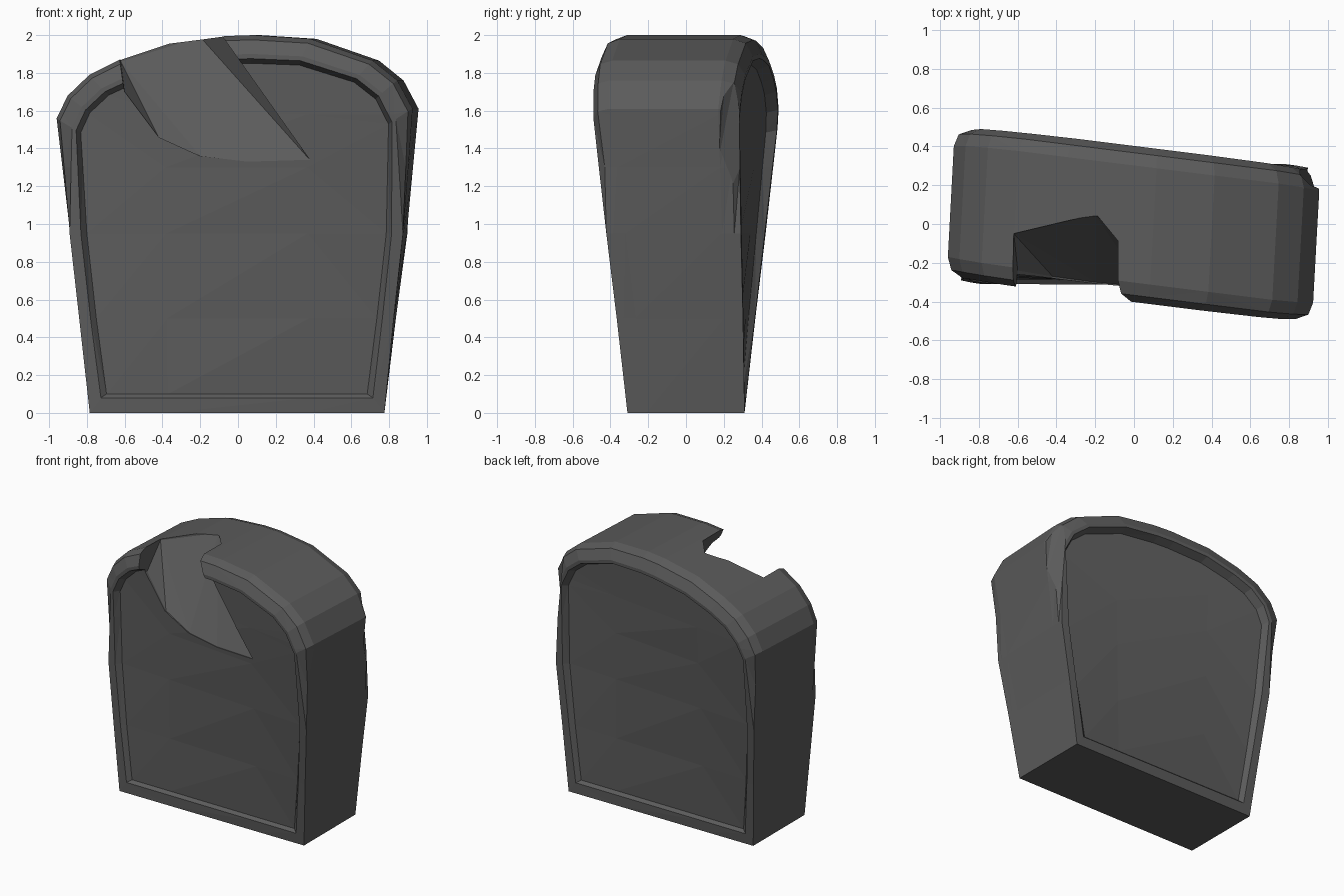
import bpy, bmesh, math
from mathutils import Vector

if "Cube" in bpy.data.objects:
    bpy.data.objects.remove(bpy.data.objects["Cube"])

grey = bpy.data.materials.new("dark grey stone")
grey.diffuse_color = (0.105, 0.105, 0.105, 1)
grey.use_nodes = True
grey.node_tree.nodes["Principled BSDF"].inputs["Base Color"].default_value = grey.diffuse_color

# Outline of the slab seen from the front (x, z)
OUTLINE = [(-0.785, 0), (-0.835, 0.5), (-0.88, 0.95), (-0.945, 1.56),
           (-0.885, 1.68), (-0.77, 1.79), (-0.61, 1.87), (-0.36, 1.955),
           (-0.05, 1.995), (0.1, 2.0), (0.4, 1.98), (0.73, 1.865),
           (0.86, 1.76), (0.94, 1.61), (0.885, 0.95), (0.83, 0.5), (0.775, 0)]


def inset(x, z, side, bottom, crown):
    """Shrink an outline point: sides, bottom and arched crown separately."""
    if z > 1.5:
        d = Vector((x, z - 1.0)).normalized()
        return x - d.x * crown, z - d.y * crown
    return x - math.copysign(side, x), z + (bottom if z < 0.1 else 0)


def half_depth(z):
    return 0.31 + 0.09 * min(z / 1.85, 1)


# Rings from front panel centre to crown: side, bottom, crown inset, recess, recess per height
RINGS = [(0.09, 0.10, 0.15, 0.022, 0.022), (0.06, 0.08, 0.125, 0, 0),
         (0, 0, 0.10, 0, 0), (0, 0, 0.025, 0.035, 0), (0, 0, 0, 0.10, 0)]


def build_slab():
    bm = bmesh.new()
    rings = []
    for face, specs in ((-1, RINGS), (1, RINGS[::-1])):
        for side, bottom, crown, rec, slope in specs:
            ring = []
            for x, z in OUTLINE:
                px, pz = inset(x, z, side, bottom, crown)
                ring.append(bm.verts.new((px, face * (half_depth(pz) - rec - slope * pz), pz)))
            rings.append(ring)
    n = len(OUTLINE)
    for a, b in zip(rings, rings[1:]):
        for i in range(n):
            j = (i + 1) % n
            bm.faces.new((a[i], a[j], b[j], b[i]))
    bm.faces.new(rings[0][::-1])
    bm.faces.new(rings[-1])
    # Cut facets so the slab can twist
    cuts = [((0, 0, z), (0, 0, 1)) for z in (0.5, 0.95, 1.3, 1.58)]
    cuts += [((x, 0, 0), (1, 0, 0)) for x in (-0.37, 0.38)]
    for co, no in cuts:
        bmesh.ops.bisect_plane(bm, geom=bm.verts[:] + bm.edges[:] + bm.faces[:],
                               dist=1e-5, plane_co=co, plane_no=no)
    # Twist towards the top
    for v in bm.verts:
        t = min(v.co.z / 1.6, 1)
        x, y = v.co.x, v.co.y
        v.co.x = x + 0.055 * y * t
        v.co.y = y - 0.125 * x * t
    bmesh.ops.triangulate(bm, faces=bm.faces[:])
    bmesh.ops.recalc_face_normals(bm, faces=bm.faces[:])
    return make_object("weathered_slab", bm)


def make_object(name, bm):
    me = bpy.data.meshes.new(name)
    bm.to_mesh(me)
    bm.free()
    me.materials.append(grey)
    ob = bpy.data.objects.new(name, me)
    bpy.context.collection.objects.link(ob)
    return ob


def hull_cutter(name, points):
    bm = bmesh.new()
    for p in points:
        bm.verts.new(p)
    res = bmesh.ops.convex_hull(bm, input=bm.verts[:])
    loose = [v for v in bm.verts if not v.link_faces]
    bmesh.ops.delete(bm, geom=loose, context='VERTS')
    bmesh.ops.recalc_face_normals(bm, faces=bm.faces[:])
    ob = make_object(name, bm)
    ob.hide_render = True
    return ob


slab = build_slab()

# Big chip broken out of the front of the crown
floor = [(-0.60, -0.24, 1.70), (-0.42, -0.27, 1.46), (-0.20, -0.30, 1.36),
         (0.05, -0.325, 1.33), (0.38, -0.36, 1.34)]
chip = floor + [(x, -0.9, z) for x, y, z in floor]
chip += [(-0.62, -0.05, 1.86), (-0.35, -0.04, 1.90), (-0.20, 0.05, 1.99),
         (-0.07, -0.38, 1.93), (-0.15, -0.18, 1.62), (-0.64, -0.9, 1.88),
         (-0.62, -0.04, 2.3), (-0.30, 0.04, 2.3), (-0.30, -0.9, 2.3), (-0.66, -0.9, 2.3)]

# Narrow chip along the back right edge
edge_chip = [(0.92, 0.30, 0.85), (0.945, 0.17, 1.33), (0.965, 0.18, 1.60),
             (0.90, 0.21, 1.78), (0.84, 0.27, 1.84), (0.86, 0.32, 1.40),
             (1.3, 0.30, 0.85), (1.3, 0.17, 1.33), (1.3, 0.2, 1.9),
             (0.84, 0.6, 1.9), (0.90, 0.6, 1.0), (1.3, 0.6, 1.4)]

for name, pts in (("crown_chip_cutter", chip), ("edge_chip_cutter", edge_chip)):
    cutter = hull_cutter(name, pts)
    mod = slab.modifiers.new(name, 'BOOLEAN')
    mod.operation = 'DIFFERENCE'
    mod.solver = 'EXACT'
    mod.object = cutter

# Bake the chips and remove the cutters
bpy.context.view_layer.update()
baked = bpy.data.meshes.new_from_object(slab.evaluated_get(bpy.context.evaluated_depsgraph_get()))
slab.modifiers.clear()
slab.data = baked
for ob in list(bpy.data.objects):
    if ob != slab:
        bpy.data.objects.remove(ob)
slab.data.materials.clear()
slab.data.materials.append(grey)
for p in slab.data.polygons:
    p.use_smooth = False
    p.material_index = 0
